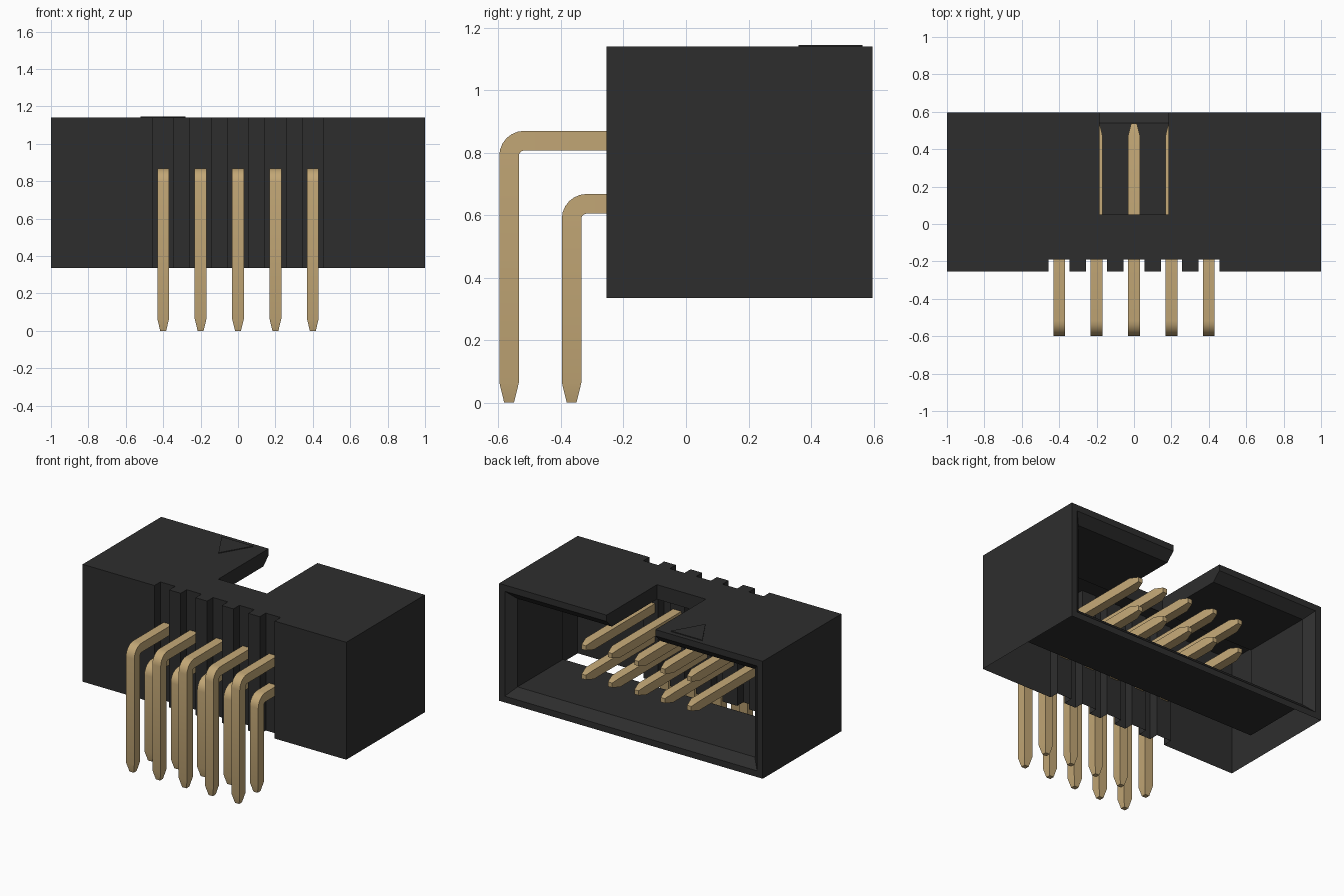
import bpy, bmesh, math
from mathutils import Vector

cube = bpy.data.objects.get("Cube")
if cube:
    bpy.data.objects.remove(cube, do_unlink=True)


def material(name, color):
    m = bpy.data.materials.new(name)
    m.use_nodes = True
    m.diffuse_color = (*color, 1)
    m.node_tree.nodes["Principled BSDF"].inputs["Base Color"].default_value = (*color, 1)
    return m


BLACK = material("black plastic", (0.027, 0.027, 0.027))
GOLD = material("gold metal", (0.54, 0.385, 0.18))


def loft(name, rings, mat):
    """Closed solid through rings that have equal vertex counts."""
    bm = bmesh.new()
    loops = [[bm.verts.new(p) for p in r] for r in rings]
    n = len(loops[0])
    for a, b in zip(loops, loops[1:]):
        for i in range(n):
            j = (i + 1) % n
            bm.faces.new((a[i], a[j], b[j], b[i]))
    bm.faces.new(loops[0])
    bm.faces.new(loops[-1])
    bmesh.ops.recalc_face_normals(bm, faces=bm.faces)
    me = bpy.data.meshes.new(name)
    bm.to_mesh(me)
    bm.free()
    me.materials.append(mat)
    ob = bpy.data.objects.new(name, me)
    bpy.context.collection.objects.link(ob)
    return ob


def prism(name, outline, z0, z1, mat):
    return loft(name, [[(x, y, z) for x, y in outline] for z in (z0, z1)], mat)


def cut(target, cutter):
    mod = target.modifiers.new("cut", 'BOOLEAN')
    mod.operation = 'DIFFERENCE'
    mod.solver = 'EXACT'
    mod.object = cutter
    bpy.context.view_layer.objects.active = target
    bpy.ops.object.modifier_apply(modifier=mod.name)
    bpy.data.objects.remove(cutter, do_unlink=True)


FRONT, BACK, LOW, HIGH = -0.255, 0.597, 0.335, 1.14
PIN_X = [-0.4 + 0.2 * i for i in range(5)]

# Housing: rectangular outline with a groove behind each pin pair
outline = [(-1, BACK), (-1, FRONT)]
for x in PIN_X:
    a, b = x - 0.056, x + 0.056
    outline += [(a, FRONT), (a, -0.19), (b, -0.19), (b, FRONT)]
outline += [(1, FRONT), (1, BACK)]
housing = prism("housing", outline, LOW, HIGH, BLACK)


# Socket cavity with a chamfered mouth
def mouth(y, wall):
    x, z0, z1 = 1 - wall, LOW + wall, HIGH - wall
    return [(-x, y, z0), (x, y, z0), (x, y, z1), (-x, y, z1)]


cut(housing, loft("cavity_cutter", [mouth(0.045, 0.1), mouth(0.54, 0.1),
                                    mouth(BACK, 0.043), mouth(BACK + 0.02, 0.043)], BLACK))

# Polarising notch in the top wall
s = 0.185
cut(housing, prism("notch_cutter", [(-s, 0.05), (s, 0.05), (s, 0.8), (-s, 0.8)],
                   0.9, 1.3, BLACK))

# The housing is a shell: open underneath and through the socket floor
bm = bmesh.new()
bm.from_mesh(housing.data)
bm.normal_update()
gone = []
for f in bm.faces:
    c = f.calc_center_median()
    under = f.normal.z < -0.9 and all(v.co.z < LOW + 0.01 for v in f.verts)
    floor = f.normal.y > 0.9 and all(abs(v.co.y - 0.045) < 0.002 for v in f.verts)
    if under or floor:
        gone.append(f)
bmesh.ops.delete(bm, geom=gone, context='FACES')
bm.to_mesh(housing.data)
bm.free()

# Raised triangle marking the first pin
prism("pin_one_marker", [(-0.52, 0.565), (-0.28, 0.565), (-0.4, 0.36)],
      HIGH - 0.002, HIGH + 0.005, BLACK)


# Bent square pins with tapered tips
def pin(name, x, y_leg, z_arm):
    h, taper, r, tip_y = 0.0315, 0.065, 0.048, 0.537
    # path stations: y, z, direction angle, half width
    path = [(y_leg, 0, 90, h * 0.5), (y_leg, taper, 90, h)]
    for i in range(7):
        a = math.radians(15 * i)
        path.append((y_leg + r - r * math.cos(a), z_arm - r + r * math.sin(a), 90 - 15 * i, h))
    path += [(tip_y - taper, z_arm, 0, h), (tip_y, z_arm, 0, h * 0.5)]
    rings = []
    for y, z, deg, w in path:
        a = math.radians(deg)
        n = Vector((0, -math.sin(a), math.cos(a))) * w
        side, mid = Vector((w, 0, 0)), Vector((x, y, z))
        rings.append([mid - side - n, mid + side - n, mid + side + n, mid - side + n])
    ob = loft(name, rings, GOLD)
    bpy.ops.object.select_all(action='DESELECT')
    ob.select_set(True)
    bpy.context.view_layer.objects.active = ob
    bpy.ops.object.shade_smooth_by_angle(angle=math.radians(16))


for i, x in enumerate(PIN_X):
    pin(f"upper_pin_{i + 1}", x, -0.566, 0.838)
    pin(f"lower_pin_{i + 1}", x, -0.366, 0.636)
